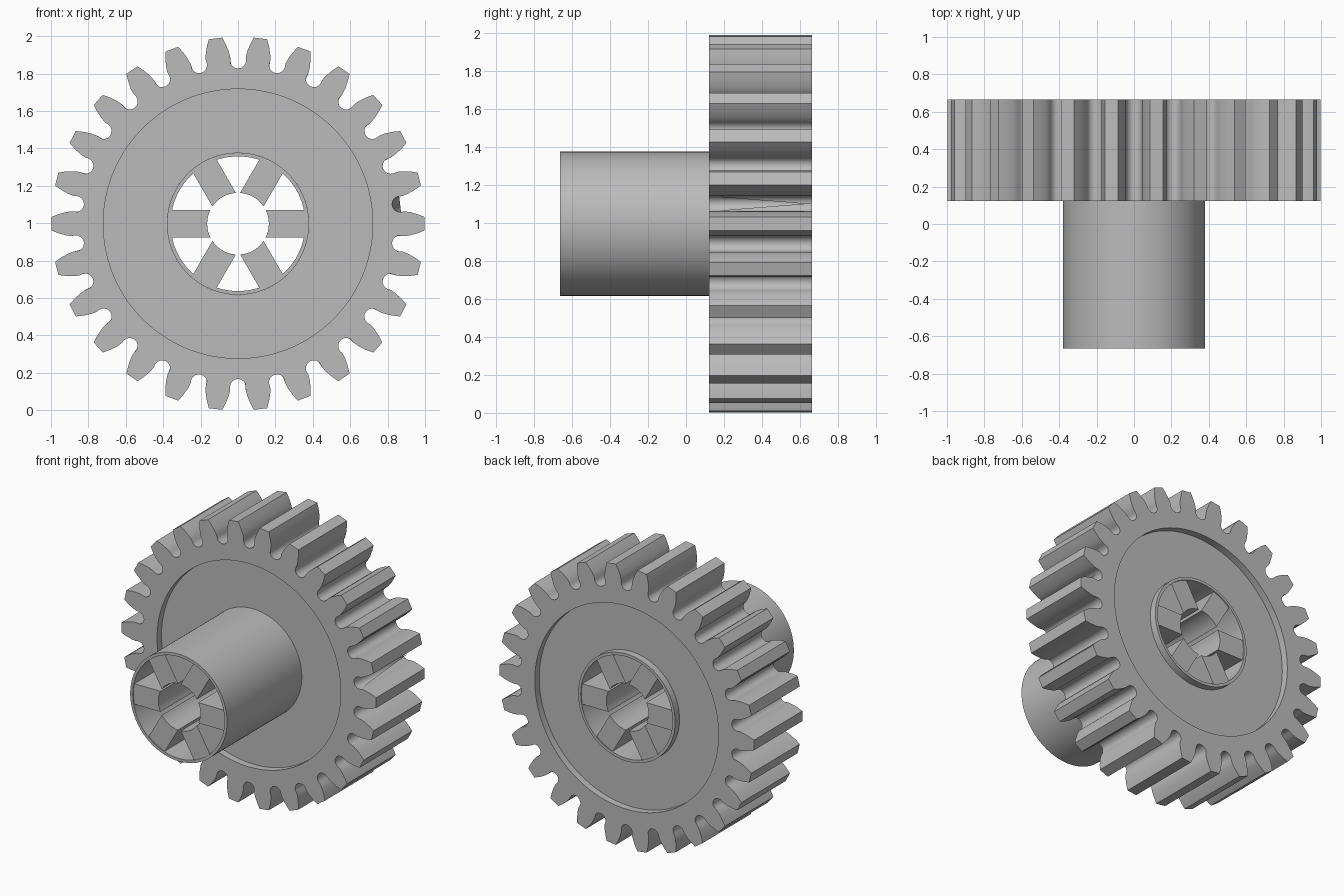
import bpy, bmesh
from math import sin, cos, pi, asin, hypot, atan2
from mathutils import Matrix

cube = bpy.data.objects.get("Cube")
if cube:
    bpy.data.objects.remove(cube, do_unlink=True)

TEETH = 26
CENTRE = 0.997
FRONT, BACK = 0.122, 0.665      # gear faces
HUB_FRONT = -0.665
RECESS = 0.05
HUB_R, HUB_IN, BORE, WEB_R = 0.38, 0.36, 0.165, 0.72

grey = bpy.data.materials.new("plain_grey")
grey.use_nodes = True
colour = (0.5, 0.5, 0.5, 1)
grey.diffuse_color = colour
grey.node_tree.nodes["Principled BSDF"].inputs["Base Color"].default_value = colour


def finish(name, bm, angle=0.45):
    bmesh.ops.recalc_face_normals(bm, faces=bm.faces)
    mesh = bpy.data.meshes.new(name)
    bm.to_mesh(mesh)
    bm.free()
    mesh.materials.append(grey)
    obj = bpy.data.objects.new(name, mesh)
    obj.location.z = CENTRE
    bpy.context.collection.objects.link(obj)
    bpy.ops.object.select_all(action="DESELECT")
    obj.select_set(True)
    bpy.context.view_layer.objects.active = obj
    bpy.ops.object.shade_smooth_by_angle(angle=angle)
    return obj


def circle(r, n):
    return [(r * cos(2 * pi * i / n), r * sin(2 * pi * i / n)) for i in range(n)]


def loft(bm, rings, closed=False):
    """Join equal-length outlines, each given as (points, y)."""
    loops = [[bm.verts.new((x, y, z)) for x, z in pts] for pts, y in rings]
    pairs = list(zip(loops, loops[1:]))
    if closed:
        pairs.append((loops[-1], loops[0]))
    for a, b in pairs:
        for i in range(len(a)):
            j = (i + 1) % len(a)
            bm.faces.new((a[i], a[j], b[j], b[i]))


def turn(pts, a):
    return [(x * cos(a) - z * sin(a), x * sin(a) + z * cos(a)) for x, z in pts]


# One tooth flank, and the rounded root between two teeth
flank = [(0.998, 0.036), (0.96, 0.051), (0.92, 0.062), (0.89, 0.066)]
ROOT_R, ROOT_C = 0.043, 0.873
root = [(ROOT_C - ROOT_R * sin(pi * k / 8), -ROOT_R * cos(pi * k / 8)) for k in range(9)]
half = pi / TEETH
tooth = [(r, -w) for r, w in reversed(flank)] + flank + turn(root, half)
outline = [p for i in range(TEETH) for p in turn(tooth, 2 * half * i)]
n = len(outline)

# Toothed wheel with a recessed web on both faces
shift = atan2(tooth[0][1], tooth[0][0])
rim, inner = (turn(circle(r, n), shift) for r in (WEB_R, HUB_R))
bm = bmesh.new()
loft(bm, [(inner, FRONT + RECESS), (rim, FRONT + RECESS), (rim, FRONT), (outline, FRONT),
          (outline, BACK), (rim, BACK), (rim, BACK - RECESS), (inner, BACK - RECESS)])
finish("gear_wheel", bm)

# Tapering fill in one tooth gap
bm = bmesh.new()
arc = [bm.verts.new((x, FRONT, z)) for x, z in turn(root, half)]
ax, az = turn([(ROOT_C, 0)], half)[0]
apex = bm.verts.new((ax, BACK - 0.01, az))
for a, b in zip(arc, arc[1:]):
    bm.faces.new((a, b, apex))
finish("root_taper", bm)

# Hub tube
bm = bmesh.new()
outer, bore = circle(HUB_R, 96), circle(HUB_IN, 96)
loft(bm, [(outer, HUB_FRONT), (outer, BACK), (bore, BACK), (bore, HUB_FRONT)], True)
finish("hub_tube", bm)

# Six spokes running the length of the hub, with curved inner ends
W = 0.0725


def arc_end(r, sign):
    a = asin(W / r)
    return [(r * cos(a * t / 4), sign * r * sin(a * t / 4)) for t in range(-4, 5)]


profile = arc_end(BORE, -1) + arc_end(HUB_IN + 0.005, 1)
for s in range(6):
    bm = bmesh.new()
    pts = turn(profile, s * pi / 3)
    ends = []
    for y in (HUB_FRONT + 0.008, BACK - 0.008):
        ends.append([bm.verts.new((x, y, z)) for x, z in pts])
        bm.faces.new(ends[-1])
    for i in range(len(pts)):
        j = (i + 1) % len(pts)
        bm.faces.new((ends[0][i], ends[0][j], ends[1][j], ends[1][i]))
    finish(f"hub_spoke_{s + 1}", bm)
